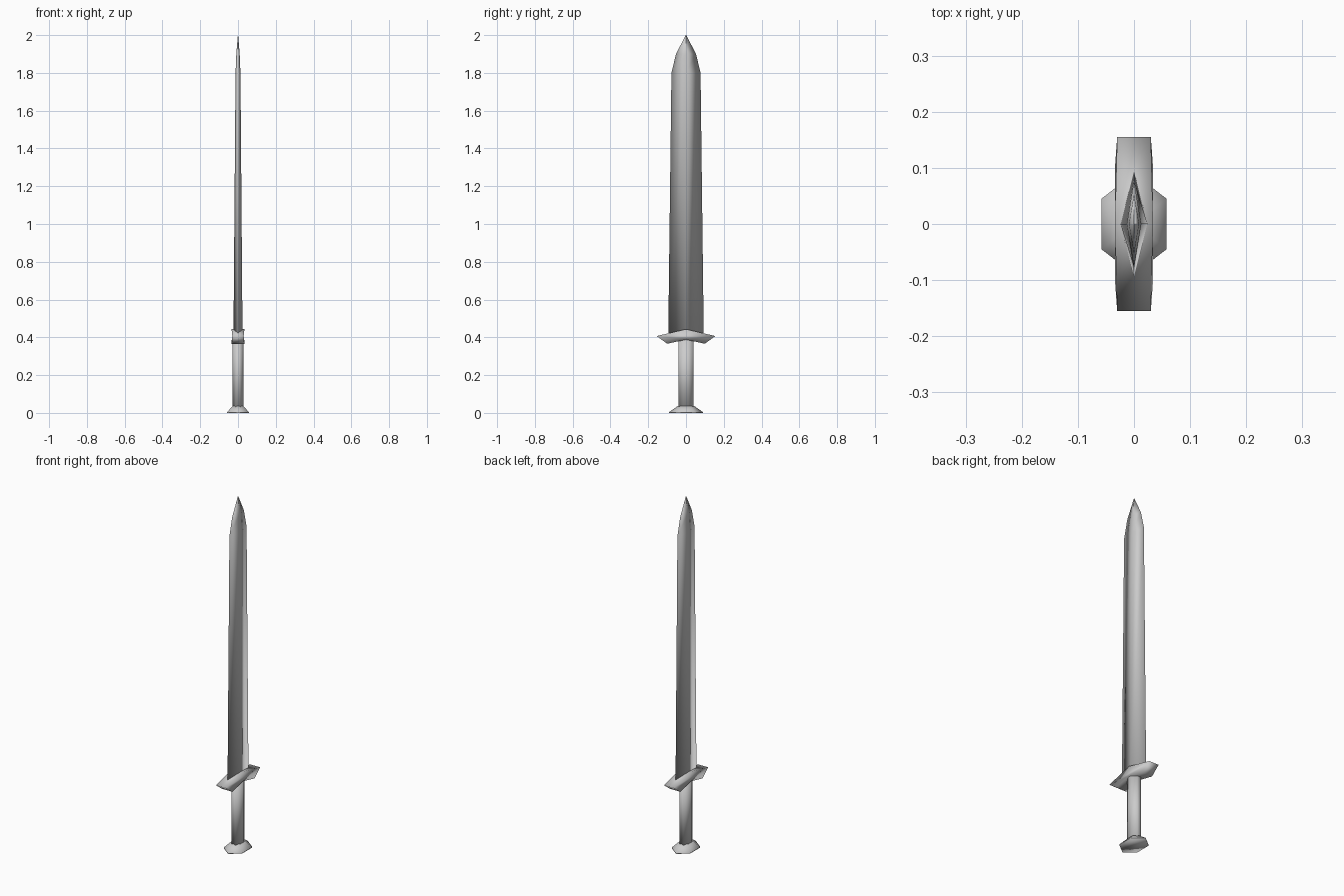
import bpy, bmesh

if "Cube" in bpy.data.objects:
    bpy.data.objects.remove(bpy.data.objects["Cube"])


def loft(name, rings):
    """Skin closed rings of equal length; cap both ends."""
    bm = bmesh.new()
    loops = [[bm.verts.new(p) for p in ring] for ring in rings]
    n = len(loops[0])
    for a, b in zip(loops, loops[1:]):
        for i in range(n):
            j = (i + 1) % n
            bm.faces.new((a[i], a[j], b[j], b[i]))
    bm.faces.new(loops[0])
    bm.faces.new(loops[-1])
    bmesh.ops.remove_doubles(bm, verts=bm.verts, dist=1e-5)
    bmesh.ops.recalc_face_normals(bm, faces=bm.faces)
    mesh = bpy.data.meshes.new(name)
    bm.to_mesh(mesh)
    bm.free()
    obj = bpy.data.objects.new(name, mesh)
    bpy.context.collection.objects.link(obj)
    for f in mesh.polygons:
        f.use_smooth = True
    return obj


def diamond(x, y, z):
    return [(x, 0, z), (0, y, z), (-x, 0, z), (0, -y, z)]


def octagon(x, y, z, cx=0.012, cy=0.014):
    return [(x, cy, z), (cx, y, z), (-cx, y, z), (-x, cy, z),
            (-x, -cy, z), (-cx, -y, z), (cx, -y, z), (x, -cy, z)]


def hexagon(x, y, flat, z):
    return [(x, flat, z), (0, y, z), (-x, flat, z),
            (-x, -flat, z), (0, -y, z), (x, -flat, z)]


# Blade: diamond section tapering to a leaf-shaped point
loft("blade", [diamond(*s) for s in (
    (0.024, 0.094, 0.405), (0.013, 0.077, 1.8),
    (0.009, 0.053, 1.9), (0.0006, 0.0015, 2.0))])

# Guard: winged side profile (y, z, half thickness) extruded along x
half = [(0.155, 0.407, 0.030), (0.1, 0.366, 0.034)]
profile = ([(0, 0.443, 0.034)] + half + [(0, 0.388, 0.033)]
           + [(-y, z, t) for y, z, t in reversed(half)])
loft("guard", [[(s * t, y, z) for y, z, t in profile] for s in (-1, 1)])

# Grip: slightly flattened eight-sided handle
loft("grip", [octagon(0.028, 0.04, 0.02), octagon(0.028, 0.04, 0.41)])

# Pommel: flared six-sided foot
loft("pommel", [hexagon(0.058, 0.09, 0.045, 0.0),
                hexagon(0.058, 0.09, 0.045, 0.004),
                hexagon(0.028, 0.044, 0.022, 0.036)])
